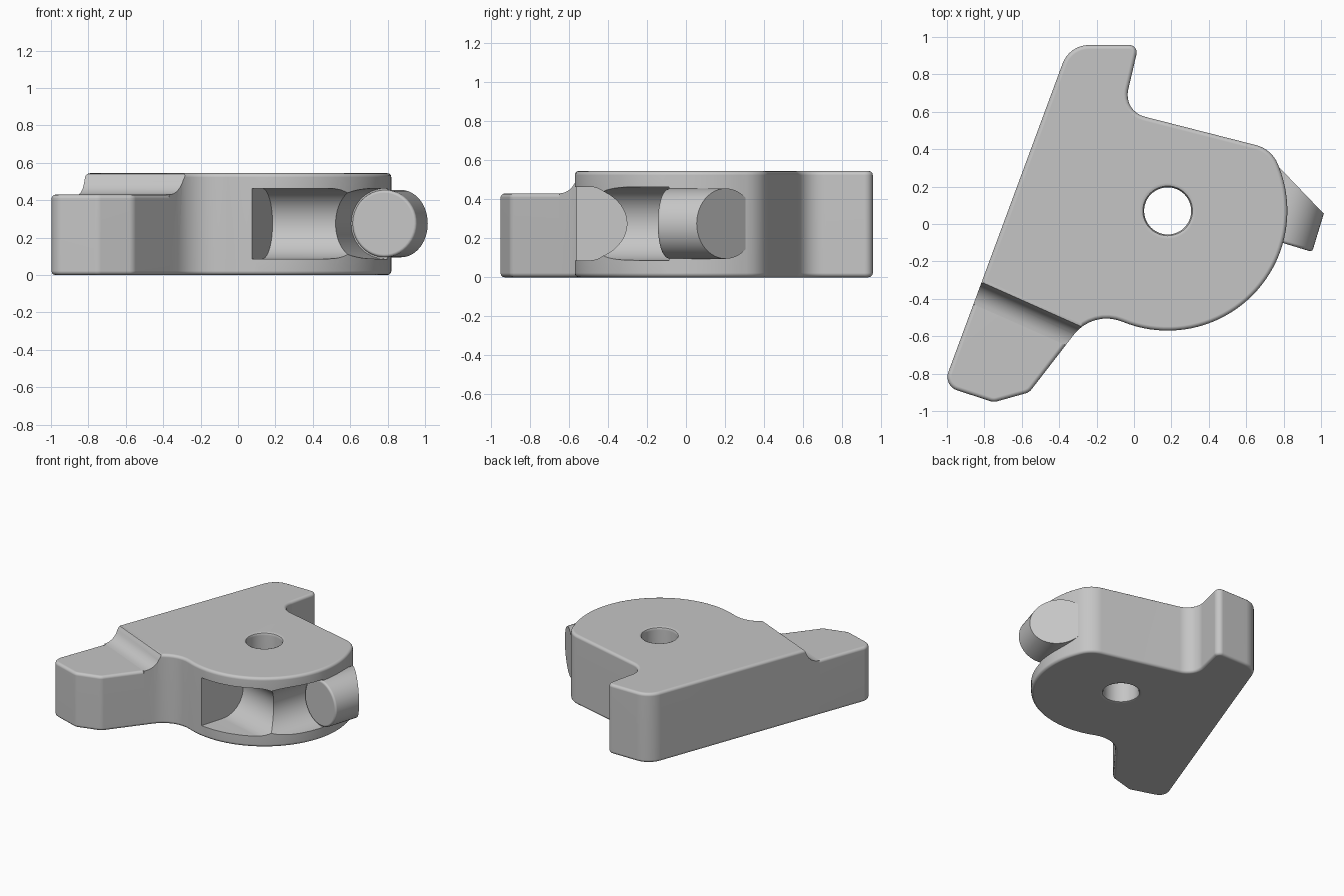
import bpy, bmesh
from math import sin, cos, tan, pi, radians, atan2
from mathutils import Vector

cube = bpy.data.objects.get("Cube")
if cube:
    bpy.data.objects.remove(cube, do_unlink=True)

grey = bpy.data.materials.new("plain grey")
grey.use_nodes = True
grey.diffuse_color = (0.56, 0.56, 0.56, 1)
grey.node_tree.nodes["Principled BSDF"].inputs["Base Color"].default_value = grey.diffuse_color

X, Y, Z = Vector((1, 0, 0)), Vector((0, 1, 0)), Vector((0, 0, 1))
HUB = Vector((0.18, 0.07, 0))
HUB_R, TOP, ARM_TOP, MID = 0.64, 0.545, 0.43, 0.275


def rounded(corners, steps=8):
    """Turn (x, y, radius) corners into a 2D loop with filleted corners."""
    out = []
    for i, (x, y, r) in enumerate(corners):
        p = Vector((x, y))
        if r == 0:
            out.append(p)
            continue
        a = (Vector(corners[i - 1][:2]) - p).normalized()
        b = (Vector(corners[(i + 1) % len(corners)][:2]) - p).normalized()
        half = a.angle(b) / 2
        centre = p + (a + b).normalized() * r / sin(half)
        start = p + a * r / tan(half) - centre
        end = p + b * r / tan(half) - centre
        a0 = atan2(start.y, start.x)
        sweep = (atan2(end.y, end.x) - a0 + pi) % (2 * pi) - pi
        for k in range(steps + 1):
            t = a0 + sweep * k / steps
            out.append(centre + Vector((cos(t), sin(t))) * r)
    return out


def prism(points, origin, ax, ay, along, length):
    """Extrude a 2D loop lying in the ax/ay plane."""
    bm = bmesh.new()
    base = bm.faces.new([bm.verts.new(origin + ax * p[0] + ay * p[1]) for p in points])
    ext = bmesh.ops.extrude_face_region(bm, geom=[base])["geom"]
    bmesh.ops.translate(bm, vec=along * length,
                        verts=[g for g in ext if isinstance(g, bmesh.types.BMVert)])
    bmesh.ops.recalc_face_normals(bm, faces=bm.faces)
    return bm


def soften(bm, edges, width):
    bmesh.ops.bevel(bm, geom=edges, offset=width, offset_type='OFFSET', segments=3,
                    profile=0.5, affect='EDGES', clamp_overlap=False)


def add(name, bm):
    bmesh.ops.recalc_face_normals(bm, faces=bm.faces)
    mesh = bpy.data.meshes.new(name)
    bm.to_mesh(mesh)
    bm.free()
    mesh.materials.append(grey)
    obj = bpy.data.objects.new(name, mesh)
    bpy.context.scene.collection.objects.link(obj)
    return obj


def carve(obj, cutters):
    """Subtract the cutters, keep the result and drop the cutters."""
    for c in cutters:
        c.hide_render = True
        mod = obj.modifiers.new("cut", 'BOOLEAN')
        mod.operation, mod.solver, mod.object = 'DIFFERENCE', 'EXACT', c
    deps = bpy.context.evaluated_depsgraph_get()
    mesh = bpy.data.meshes.new_from_object(obj.evaluated_get(deps))
    obj.modifiers.clear()
    obj.data = mesh
    for c in cutters:
        bpy.data.objects.remove(c, do_unlink=True)


def finish(obj):
    bpy.ops.object.select_all(action='DESELECT')
    obj.select_set(True)
    bpy.context.view_layer.objects.active = obj
    bpy.ops.object.shade_smooth_by_angle(angle=radians(35))
    mod = obj.modifiers.new("flat faces", 'WEIGHTED_NORMAL')
    mod.keep_sharp = True


# Plate outline, counter-clockwise, with the round hub as an arc
hub_arc = []
for k in range(41):
    t = radians(-112 + 134 * k / 40)
    hub_arc.append((HUB.x + HUB_R * cos(t), HUB.y + HUB_R * sin(t), 0))
outline = rounded(
    [(-1.02, -0.865, 0.075), (-0.75, -0.953, 0.06), (-0.56, -0.9, 0.06), (-0.219, -0.459, 0.22)]
    + hub_arc
    + [(0.737, 0.4, 0.17), (-0.058, 0.603, 0.12), (0.025, 0.957, 0.04), (-0.345, 0.957, 0.15)])


def plate(height):
    bm = prism(outline, Vector(), X, Y, Z, height)
    flat = [e for e in bm.edges if abs(e.verts[0].co.z - e.verts[1].co.z) < 1e-5]
    soften(bm, flat, 0.022)
    return bm


# Step between the thick plate and the thin arm
step_at = Vector((-0.82, -0.32, 0))
step_out = Vector((-0.406, -0.914, 0)).normalized()
step_side = Vector((-step_out.y, step_out.x, 0))
cove = TOP - ARM_TOP
profile = [(-0.03, 1), (-0.03, TOP + 0.001), (-0.01, TOP - 0.006), (0, TOP - 0.025)]
for k in range(2, 11):
    t = pi + pi / 2 * k / 10
    profile.append((cove + cove * cos(t), TOP + cove * sin(t)))
profile += [(cove, -1), (2, -1), (2, 1)]
step_cut = add("step_cutter", prism(profile, step_at - step_side * 2, step_out, Z, step_side, 4))

# Pivot hole with rounded rims
rim = [(0, -0.1), (0.16, -0.1), (0.15, 0), (0.133, 0.007), (0.126, 0.022)]
rim += [(r, TOP - z) for r, z in reversed(rim)]
bm = bmesh.new()
verts = [bm.verts.new(HUB + Vector((r, 0, z))) for r, z in rim]
edges = [bm.edges.new(pair) for pair in zip(verts, verts[1:])]
bmesh.ops.spin(bm, geom=verts + edges, cent=HUB, axis=Z, angle=2 * pi, steps=48, use_merge=True)
bmesh.ops.remove_doubles(bm, verts=bm.verts, dist=1e-5)
hole_cut = add("hole_cutter", bm)

# Elbow-shaped groove: two round-bottomed slots at right angles
u = Vector((0.956, -0.29, 0)).normalized()
v = Vector((-u.y, u.x, 0))
elbow = Vector((0.647, -0.537, MID))
R = 0.188
slot = [(-0.7, -R)]
slot += [(R * cos(t), R * sin(t)) for t in (-pi / 2 + pi * k / 24 for k in range(25))]
slot += [(-0.7, R)]
slot_a = add("slot_a_cutter", prism(slot, elbow - u * 0.54, v, Z, u, 1.2))
slot_b = add("slot_b_cutter", prism(slot, elbow + v * 0.475, -u, Z, -v, 1.2))

# Main plate
body = add("main_plate", plate(TOP))
carve(body, [step_cut, hole_cut, slot_a, slot_b])
finish(body)

# Thin arm beyond the step
bm = plate(ARM_TOP)
bmesh.ops.bisect_plane(bm, geom=bm.verts[:] + bm.edges[:] + bm.faces[:], dist=1e-6,
                       plane_co=step_at + step_out * cove, plane_no=step_out, clear_inner=True)
finish(add("thin_arm", bm))

# Round peg at the end of the groove, with a slanted flat at its back
ring = [(0.18 * cos(2 * pi * k / 48), 0.18 * sin(2 * pi * k / 48)) for k in range(48)]
bm = prism(ring, elbow + v * 0.46, u, Z, v, 0.9)
front = [e for e in bm.edges if all(abs((w.co - elbow).dot(v) - 0.46) < 1e-4 for w in e.verts)]
soften(bm, front, 0.016)
cut = bmesh.ops.bisect_plane(bm, geom=bm.verts[:] + bm.edges[:] + bm.faces[:], dist=1e-6,
                             plane_co=Vector((1, 0.07, 0)), plane_no=Vector((0.72, 0.69, 0)),
                             clear_outer=True)["geom_cut"]
bmesh.ops.contextual_create(bm, geom=[g for g in cut if isinstance(g, bmesh.types.BMEdge)])
finish(add("round_peg", bm))
